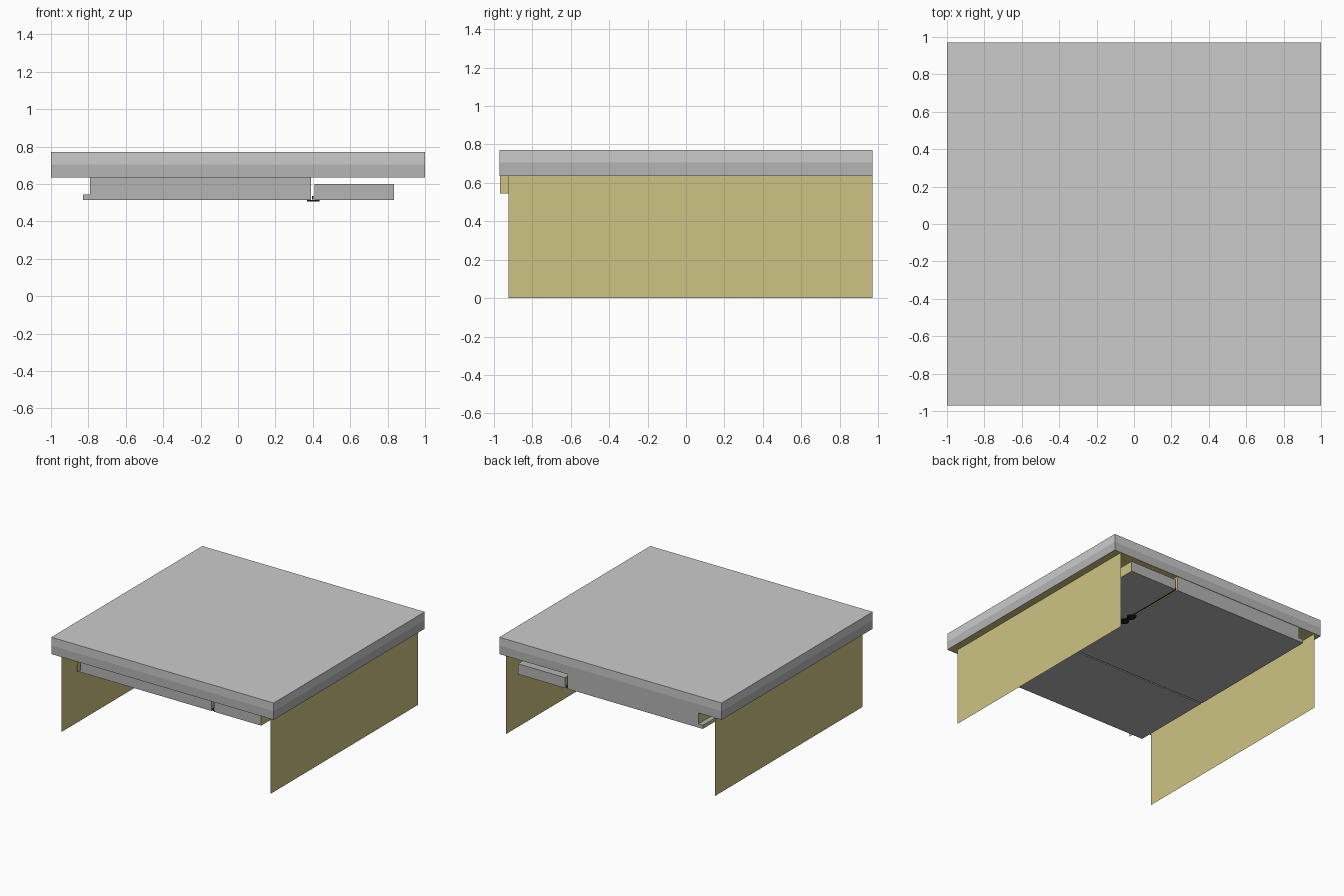
import bpy, bmesh, math

if "Cube" in bpy.data.objects:
    bpy.data.objects.remove(bpy.data.objects["Cube"])


def material(name, rgb):
    m = bpy.data.materials.new(name)
    m.diffuse_color = (*rgb, 1)
    m.use_nodes = True
    m.node_tree.nodes["Principled BSDF"].inputs["Base Color"].default_value = m.diffuse_color
    return m


LIGHT = material("light_grey", (0.60, 0.60, 0.60))
GREY = material("mid_grey", (0.46, 0.46, 0.46))
KHAKI = material("khaki", (0.61, 0.55, 0.23))
BLACK = material("black", (0.015, 0.015, 0.015))


def finish(name, bm, mats, rule=lambda f: 0):
    bm.normal_update()
    for f in bm.faces:
        f.material_index = rule(f)
    me = bpy.data.meshes.new(name)
    bm.to_mesh(me)
    bm.free()
    for m in mats:
        me.materials.append(m)
    ob = bpy.data.objects.new(name, me)
    bpy.context.collection.objects.link(ob)
    return ob


def extrude_y(name, profile, y0, y1, mats, rule=lambda f: 0):
    """Extrude an x-z outline along y."""
    bm = bmesh.new()
    a = [bm.verts.new((x, y0, z)) for x, z in profile]
    b = [bm.verts.new((x, y1, z)) for x, z in profile]
    bm.faces.new(a)
    bm.faces.new(b[::-1])
    n = len(a)
    for i in range(n):
        j = (i + 1) % n
        bm.faces.new((a[i], b[i], b[j], a[j]))
    bmesh.ops.recalc_face_normals(bm, faces=bm.faces)
    return finish(name, bm, mats, rule)


def rect(x0, x1, z0, z1):
    return [(x0, z0), (x1, z0), (x1, z1), (x0, z1)]


def sheet(name, x, y0, y1, z0, z1):
    """Single upright sheet facing sideways."""
    bm = bmesh.new()
    pts = [(x, y0, z0), (x, y1, z0), (x, y1, z1), (x, y0, z1)]
    bm.faces.new([bm.verts.new(p) for p in pts])
    return finish(name, bm, [KHAKI])


# Thick top: light upper band, mid grey lower band, khaki underside
bm = bmesh.new()
rings = []
for z in (0.635, 0.705, 0.772):
    rings.append([bm.verts.new((sx, sy * 0.97, z))
                  for sx, sy in ((-1, -1), (1, -1), (1, 1), (-1, 1))])
for lo, hi in zip(rings, rings[1:]):
    for i in range(4):
        j = (i + 1) % 4
        bm.faces.new((lo[i], lo[j], hi[j], hi[i]))
bm.faces.new(rings[0][::-1])
bm.faces.new(rings[-1])


def top_rule(f):
    if f.normal.z < -0.5:
        return 2
    return 0 if f.calc_center_median().z > 0.705 else 1


finish("table_top", bm, [LIGHT, GREY, KHAKI], top_rule)

# Side panels
for side, x in (("left", -0.94), ("right", 0.94)):
    sheet(side + "_side_panel", x, -0.925, 0.97, 0.0, 0.635)

# Small front tab below the top
sheet("front_tab", -0.77, -0.968, -0.925, 0.545, 0.635)

# Under-top boxes: khaki sides, grey elsewhere, split front and back
side_rule = lambda f: 1 if abs(f.normal.x) > 0.5 else 0
wide = [(-0.83, 0.515), (0.39, 0.515), (0.39, 0.634),
        (-0.79, 0.634), (-0.79, 0.545), (-0.83, 0.545)]
narrow = rect(0.41, 0.835, 0.515, 0.6)
for part, y0, y1 in (("front", -0.895, -0.215), ("back", -0.203, 0.968)):
    extrude_y(part + "_wide_box", wide, y0, y1, [GREY, KHAKI], side_rule)
    extrude_y(part + "_narrow_box", narrow, y0, y1, [GREY, KHAKI], side_rule)

# Thin rail in the gap between the boxes
extrude_y("gap_rail", rect(0.396, 0.404, 0.518, 0.535), -0.89, 0.96, [BLACK])

# Latch under the gap: flat plate with two rings
extrude_y("latch_plate", rect(0.385, 0.415, 0.507, 0.515), 0.33, 0.49, [BLACK])
for i, y in enumerate((0.37, 0.45)):
    bm = bmesh.new()
    n, inner, outer = 16, 0.02, 0.034
    loops = [[bm.verts.new((0.403 + r * math.cos(2 * math.pi * k / n),
                            y + r * math.sin(2 * math.pi * k / n), z))
              for k in range(n)]
             for r, z in ((inner, 0.505), (outer, 0.505), (outer, 0.514), (inner, 0.514))]
    for q in range(4):
        p, s = loops[q], loops[(q + 1) % 4]
        for k in range(n):
            m = (k + 1) % n
            bm.faces.new((p[k], s[k], s[m], p[m]))
    bmesh.ops.recalc_face_normals(bm, faces=bm.faces)
    finish("latch_ring_%d" % (i + 1), bm, [BLACK])
